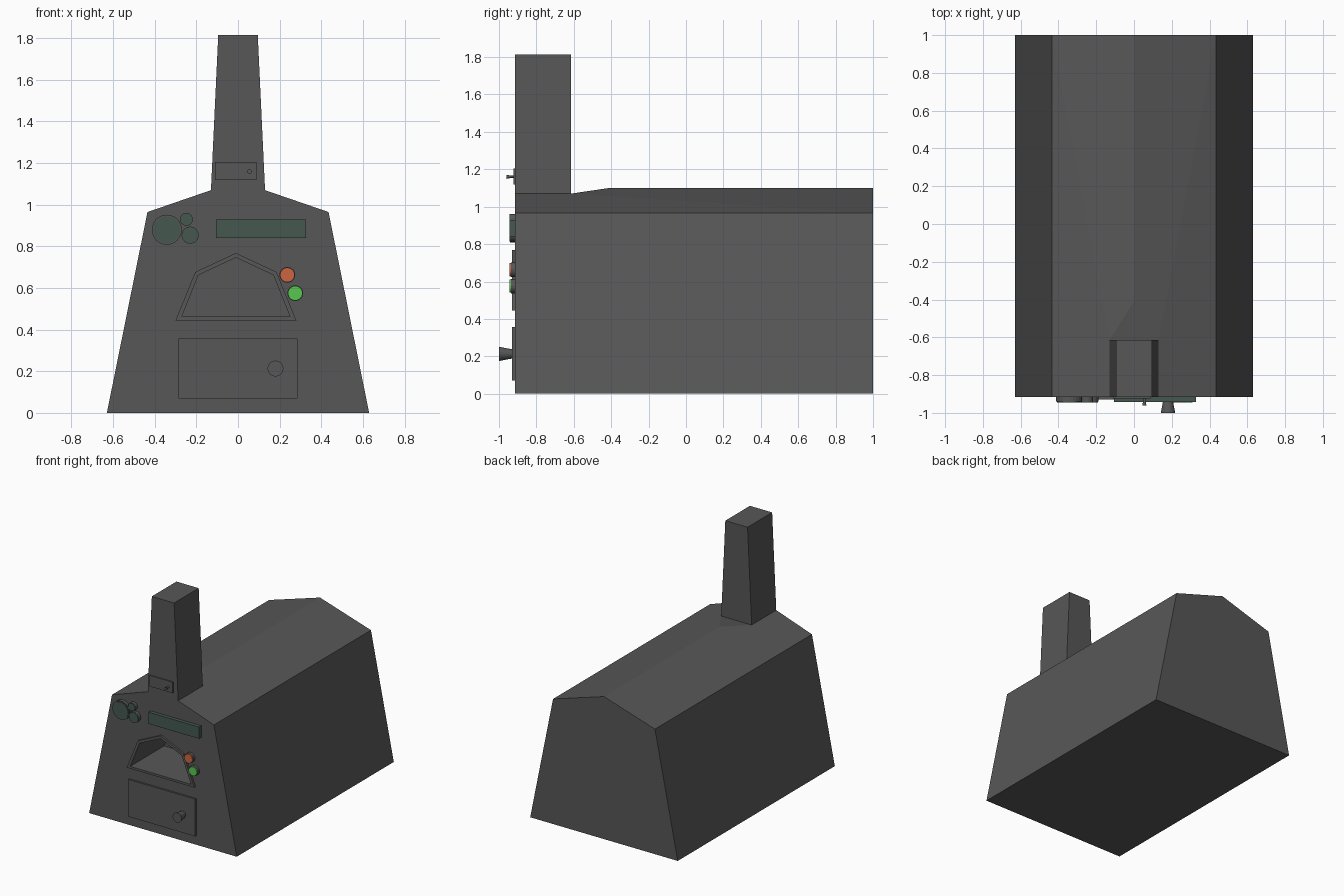
import bpy, bmesh, math
from mathutils import Matrix

if "Cube" in bpy.data.objects:
    bpy.data.objects.remove(bpy.data.objects["Cube"])

FRONT, BACK = -0.915, 1.0


def material(name, rgb):
    m = bpy.data.materials.new(name)
    m.diffuse_color = (*rgb, 1)
    m.use_nodes = True
    m.node_tree.nodes["Principled BSDF"].inputs["Base Color"].default_value = m.diffuse_color
    return m


IRON = material("dark_iron", (0.095, 0.095, 0.095))
GLASS = material("green_glass", (0.06, 0.098, 0.08))
ORANGE = material("orange", (0.6, 0.13, 0.055))
GREEN = material("green", (0.1, 0.57, 0.08))


def finish(name, bm, mat):
    bmesh.ops.recalc_face_normals(bm, faces=bm.faces)
    mesh = bpy.data.meshes.new(name)
    bm.to_mesh(mesh)
    bm.free()
    ob = bpy.data.objects.new(name, mesh)
    bpy.context.collection.objects.link(ob)
    mesh.materials.append(mat)
    return ob


def prism(name, pts, y0, y1, mat=IRON):
    """Extrude an x/z outline from y0 to y1."""
    bm = bmesh.new()
    face = bm.faces.new([bm.verts.new((x, y0, z)) for x, z in pts])
    geo = bmesh.ops.extrude_face_region(bm, geom=[face])["geom"]
    bmesh.ops.translate(bm, vec=(0, y1 - y0, 0),
                        verts=[g for g in geo if isinstance(g, bmesh.types.BMVert)])
    return finish(name, bm, mat)


def box(name, x0, x1, z0, z1, y0, mat=IRON):
    return prism(name, [(x0, z0), (x1, z0), (x1, z1), (x0, z1)], y0, FRONT + 0.01, mat)


def disc(name, x, z, r_front, y0, mat=IRON, r_back=None, y1=FRONT + 0.01, sides=24):
    """Round part facing the front."""
    bm = bmesh.new()
    bmesh.ops.create_cone(bm, cap_ends=True, segments=sides,
                          radius1=r_back or r_front, radius2=r_front, depth=y1 - y0)
    bm.transform(Matrix.Translation((x, (y0 + y1) / 2, z)) @ Matrix.Rotation(math.pi / 2, 4, 'X'))
    return finish(name, bm, mat)


# Furnace body with chimney: right half, then mirrored
P = {
    "of": (0, FRONT, 0), "ob": (0, BACK, 0),
    "bf": (0.63, FRONT, 0), "bb": (0.63, BACK, 0),
    "sf": (0.435, FRONT, 0.965), "sb": (0.435, BACK, 0.965),
    "cf": (0.13, FRONT, 1.07), "cm": (0.13, -0.615, 1.07),
    "tf": (0.095, FRONT, 1.815), "tm": (0.095, -0.615, 1.815),
    "xf": (0, FRONT, 1.815), "xm": (0, -0.615, 1.815),
    "vm": (0, -0.615, 1.07), "rf": (0, -0.41, 1.10), "rb": (0, BACK, 1.10),
}
bm = bmesh.new()
V = {k: bm.verts.new(c) for k, c in P.items()}
for names in ("of bf sf cf tf xf", "of ob bb bf", "bf bb sb sf", "ob rb sb bb",
              "sf sb cm cf", "cm sb rb rf", "vm cm rf", "cf cm tm tf",
              "tf tm xm xf", "cm vm xm tm"):
    bm.faces.new([V[n] for n in names.split()])
bmesh.ops.mirror(bm, geom=bm.verts[:] + bm.edges[:] + bm.faces[:], axis='X', merge_dist=0.0001)
bmesh.ops.remove_doubles(bm, verts=bm.verts, dist=0.0001)
body = finish("furnace_body", bm, IRON)

# Five-sided oven mouth: raised frame and recess
frame = prism("mouth_frame", [(-0.30, 0.445), (0.28, 0.445), (0.185, 0.677),
                              (-0.01, 0.768), (-0.205, 0.677)], FRONT - 0.015, FRONT + 0.01)
cutter = prism("mouth_cutter", [(-0.27, 0.462), (0.25, 0.462), (0.17, 0.662),
                                (-0.01, 0.746), (-0.19, 0.662)], -1.1, FRONT + 0.4)
cutter.hide_render = True
cutter.display_type = 'WIRE'
for ob in (body, frame):
    mod = ob.modifiers.new("mouth", 'BOOLEAN')
    mod.operation = 'DIFFERENCE'
    mod.solver = 'EXACT'
    mod.object = cutter

# Ash door with flared knob
box("ash_door", -0.287, 0.285, 0.07, 0.357, FRONT - 0.014)
disc("door_knob", 0.18, 0.213, 0.038, -1.0, r_back=0.02)

# Chimney plate with peg
box("chimney_plate", -0.11, 0.088, 1.12, 1.205, FRONT - 0.008)
disc("plate_peg_stem", 0.055, 1.16, 0.006, -0.945, sides=12)
disc("plate_peg_head", 0.055, 1.16, 0.011, -0.96, r_back=0.007, y1=-0.94, sides=12)

# Display strip
box("display", -0.105, 0.327, 0.84, 0.93, FRONT - 0.028, GLASS)

# Gauges: iron rim with a glass face
for i, (x, z, r) in enumerate([(-0.342, 0.88, 0.072), (-0.248, 0.93, 0.031), (-0.23, 0.854, 0.041)]):
    disc(f"gauge_rim_{i}", x, z, r, FRONT - 0.025)
    disc(f"gauge_glass_{i}", x, z, r * 0.9 if i == 0 else r * 0.97, FRONT - 0.03, GLASS)

# Push buttons on iron collars
for name, x, z, mat in (("orange", 0.237, 0.663, ORANGE), ("green", 0.275, 0.575, GREEN)):
    disc(name + "_button_collar", x, z, 0.038, FRONT - 0.02)
    disc(name + "_button", x, z, 0.035, FRONT - 0.03, mat)
